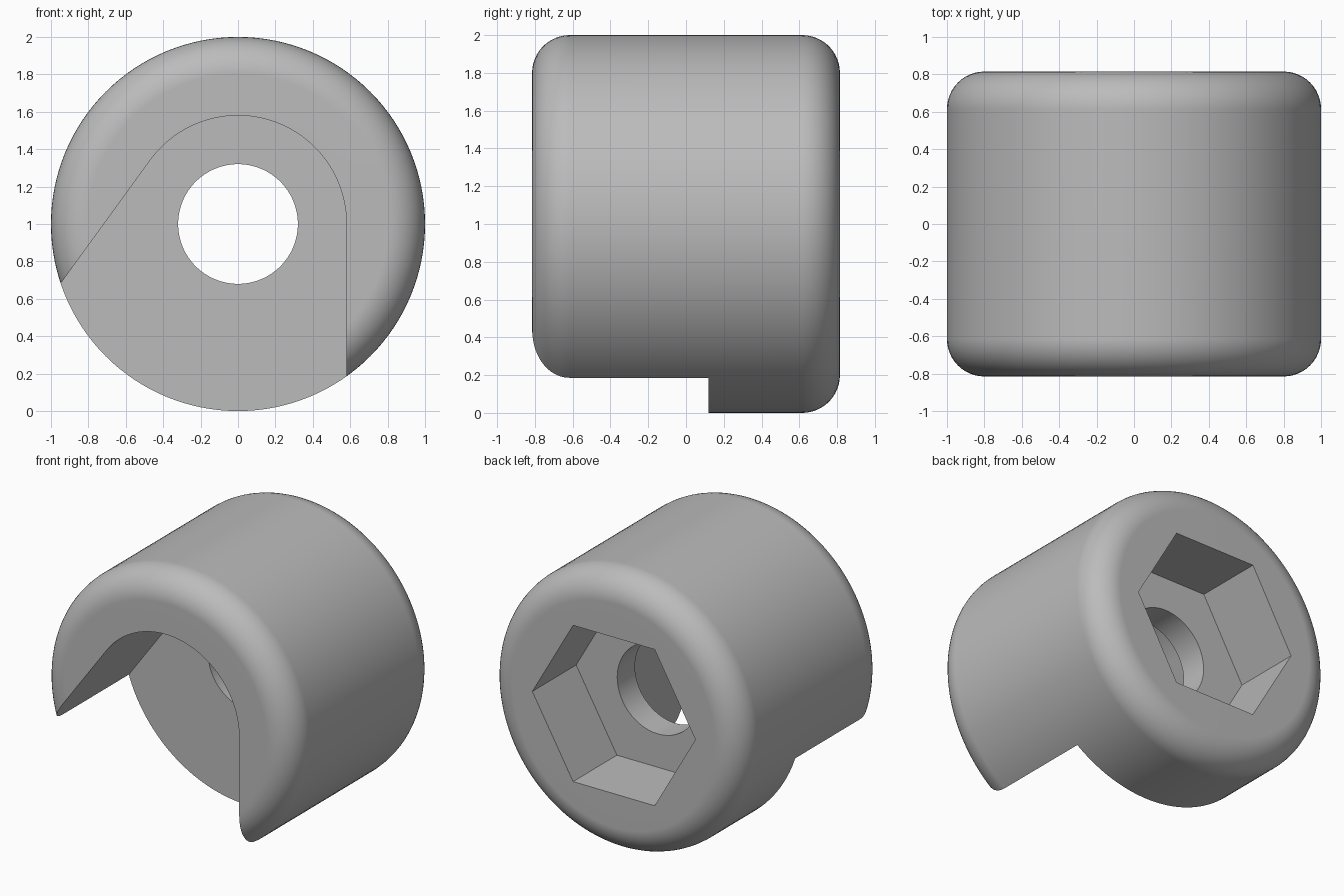
import bpy, bmesh, math
from mathutils import Matrix, Vector

if "Cube" in bpy.data.objects:
    bpy.data.objects.remove(bpy.data.objects["Cube"], do_unlink=True)

HALF, FILLET, BORE = 0.815, 0.2, 0.32
SLOT_R, SLOT_FLOOR = 0.58, 0.12
HEX_R, HEX_FLOOR = 0.645, 0.32
AXIS = Vector((0, 0, 1))

grey = bpy.data.materials.new("plain grey")
grey.diffuse_color = (0.5, 0.5, 0.5, 1)
grey.use_nodes = True
grey.node_tree.nodes["Principled BSDF"].inputs["Base Color"].default_value = (0.5, 0.5, 0.5, 1)


def to_object(name, bm):
    bmesh.ops.recalc_face_normals(bm, faces=bm.faces[:])
    mesh = bpy.data.meshes.new(name)
    bm.to_mesh(mesh)
    bm.free()
    mesh.materials.append(grey)
    obj = bpy.data.objects.new(name, mesh)
    bpy.context.collection.objects.link(obj)
    return obj


def prism(name, outline, y0, y1):
    """Extrude an (x, z) outline from y0 to y1."""
    bm = bmesh.new()
    face = bm.faces.new([bm.verts.new((x, y0, z)) for x, z in outline])
    out = bmesh.ops.extrude_face_region(bm, geom=[face])
    moved = [v for v in out["geom"] if isinstance(v, bmesh.types.BMVert)]
    bmesh.ops.translate(bm, verts=moved, vec=(0, y1 - y0, 0))
    return to_object(name, bm)


def arc(radius, start, end, steps):
    angles = [math.radians(start + (end - start) * i / steps) for i in range(steps + 1)]
    return [(radius * math.cos(a), 1 + radius * math.sin(a)) for a in angles]


# Round body with filleted rims and a bore, revolved about the y axis
profile = [(BORE, -HALF)]
for side, first in ((-1, 0), (1, 1)):
    rim = []
    for i in range(13):
        a = math.pi / 2 * i / 12
        rim.append((1 - FILLET + FILLET * math.sin(a),
                    side * (HALF - FILLET + FILLET * math.cos(a))))
    profile += rim[::-1] if first else rim
profile.append((BORE, HALF))

bm = bmesh.new()
ring = [bm.verts.new((r, y, 1)) for r, y in profile]
edges = [bm.edges.new((ring[i], ring[(i + 1) % len(ring)])) for i in range(len(ring))]
bmesh.ops.spin(bm, geom=ring + edges, cent=AXIS, axis=(0, 1, 0),
               angle=math.tau, steps=128, use_merge=True)
bmesh.ops.remove_doubles(bm, verts=bm.verts[:], dist=1e-5)
body = to_object("collar_body", bm)

# Slot in the front: round top, one upright wall, one slanted wall
outline = arc(SLOT_R, 0, 144, 48)
tx, tz = outline[-1]
slant = math.radians(54)
outline += [(tx - 2 * math.cos(slant), tz - 2 * math.sin(slant)),
            (tx - 2 * math.cos(slant), -0.5), (SLOT_R, -0.5)]
slot = prism("slot_cutter", outline, -1, SLOT_FLOOR)

# Hexagonal pocket in the back
pocket = prism("hex_cutter", arc(HEX_R, 0, 300, 5), HEX_FLOOR, 1)

bpy.context.view_layer.objects.active = body
body.select_set(True)
for cutter in (slot, pocket):
    cutter.hide_render = True
    mod = body.modifiers.new("cut", "BOOLEAN")
    mod.operation, mod.solver, mod.object = "DIFFERENCE", "EXACT", cutter
    bpy.ops.object.modifier_apply(modifier=mod.name)
    bpy.data.objects.remove(cutter, do_unlink=True)

bpy.ops.object.shade_smooth_by_angle(angle=math.radians(25))
normals = body.modifiers.new("clean shading", "WEIGHTED_NORMAL")
normals.keep_sharp = True
